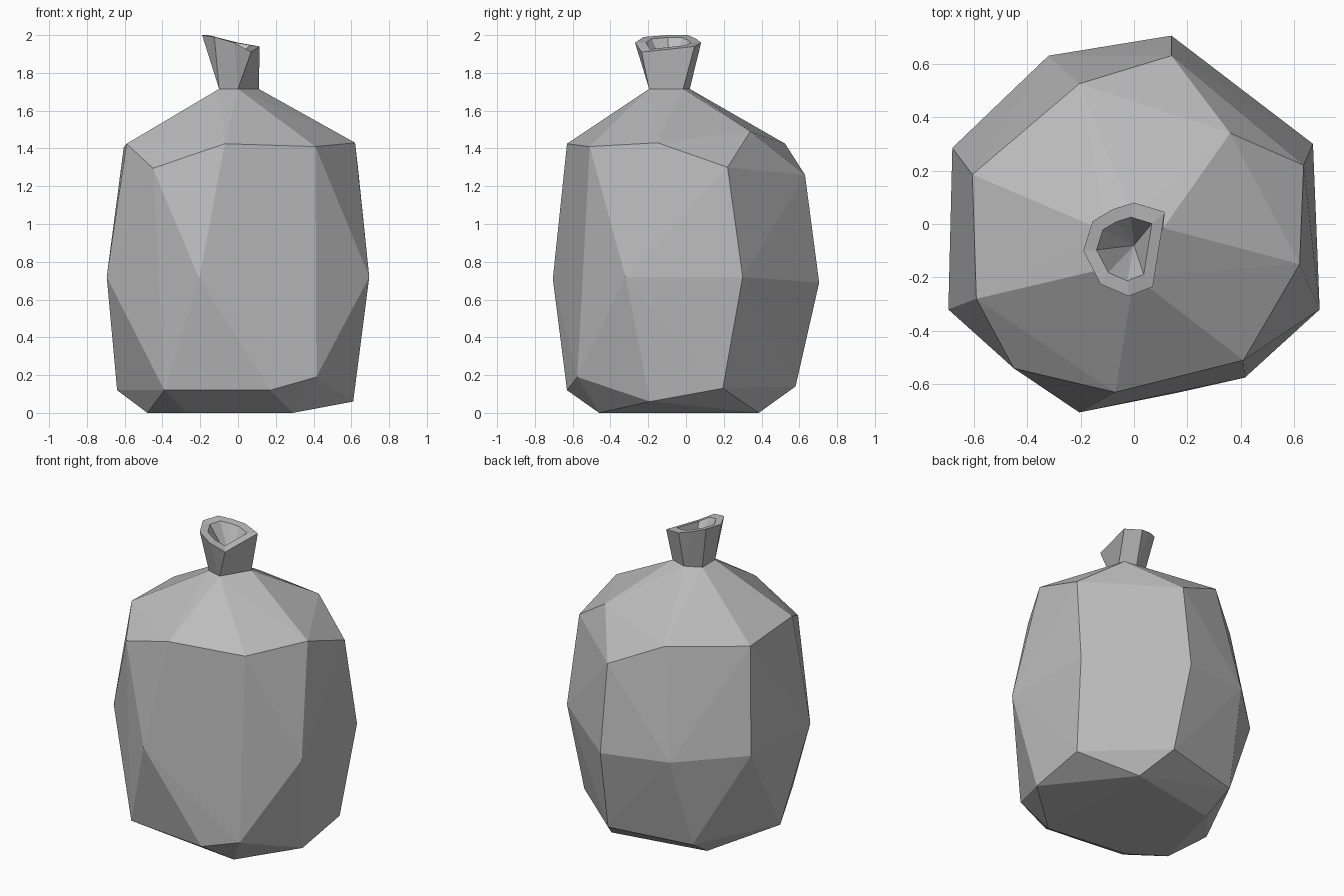
import bpy
import bmesh
from mathutils import Vector

default = bpy.data.objects.get("Cube")
if default:
    bpy.data.objects.remove(default, do_unlink=True)

# One flat grey plastic for the whole sack
plastic = bpy.data.materials.new("grey_plastic")
plastic.use_nodes = True
grey = (0.50, 0.50, 0.50, 1.0)
plastic.diffuse_color = grey
shader = next(n for n in plastic.node_tree.nodes if n.type == "BSDF_PRINCIPLED")
shader.inputs["Base Color"].default_value = grey
shader.inputs["Roughness"].default_value = 0.8


def finish(name, bm):
    """Turn the bmesh into a flat shaded object with the plastic on it."""
    bmesh.ops.recalc_face_normals(bm, faces=bm.faces)
    mesh = bpy.data.meshes.new(name)
    bm.to_mesh(mesh)
    bm.free()
    mesh.materials.append(plastic)
    obj = bpy.data.objects.new(name, mesh)
    bpy.context.collection.objects.link(obj)
    return obj


def add_ring(bm, points):
    return [bm.verts.new(p) for p in points]


def loft(bm, lower, upper):
    """Join two rings of equal length with a band of faces."""
    count = len(lower)
    for i in range(count):
        j = (i + 1) % count
        bm.faces.new((lower[i], lower[j], upper[j], upper[i]))


# Gathered throat where the neck meets the sack
throat_z = 1.715
front, left, back, right_back, right_front = [
    (x, y, throat_z) for x, y in
    ((0, -.195), (.11, -.015), (0, .02), (-.10, -.03), (-.10, -.165))]

# Irregular cross-sections of the filled sack, bottom to top
ground = [(x, y, 0) for x, y in
          ((.29, -.46), (.28, .385), (-.345, .27), (-.48, -.25), (-.27, -.39))]
lower = [(.61, -.19, .06), (.615, .195, .13), (.17, .58, .14), (-.37, .46, .12),
         (-.64, -.08, .12), (-.39, -.57, .12), (.17, -.63, .12), (.415, -.575, .19)]
belly = [(.695, -.32, .72), (.67, .30, .72), (.14, .705, .69), (-.32, .63, .72),
         (-.68, .285, .73), (-.695, -.32, .72), (-.205, -.705, .71)]
shoulder = [(.62, -.15, 1.43), (.635, .22, 1.30), (.36, .34, 1.49), (.14, .63, 1.26),
            (-.205, .525, 1.425), (-.605, .185, 1.405), (-.59, -.28, 1.425),
            (-.45, -.54, 1.295), (-.07, -.63, 1.425), (.41, -.51, 1.41)]

# Taut faceted skin stretched over the sections
bm = bmesh.new()
for section in (ground, lower, belly, shoulder,
                (front, left, back, right_back, right_front)):
    add_ring(bm, section)
hull = bmesh.ops.convex_hull(bm, input=bm.verts)
loose = [v for v in bm.verts if not v.link_faces]
bmesh.ops.delete(bm, geom=loose, context="VERTS")
finish("sack_body", bm)

# Flared, open neck with a thick slanted rim and a hollow inside
rim = [(-.02, -.27, 1.96), (.07, -.235, 1.91), (.115, .045, 1.94), (0, .08, 1.96),
       (-.08, .055, 1.98), (-.155, .01, 2), (-.19, -.10, 2), (-.125, -.225, 1.99)]
throat = [front, front, left, back, back, right_back, right_front, right_front]
centre = Vector((-.035, -.09, 1.96))
pit = Vector((0, -.08, 1.76))

bm = bmesh.new()
base = add_ring(bm, throat)
outer = add_ring(bm, rim)
inner = add_ring(bm, [centre.lerp(Vector(p), 0.68) for p in rim])
loft(bm, base, outer)
loft(bm, outer, inner)
tip = bm.verts.new(pit)
for i, v in enumerate(inner):
    bm.faces.new((v, inner[(i + 1) % len(inner)], tip))
bmesh.ops.remove_doubles(bm, verts=bm.verts, dist=0.001)
finish("tied_neck", bm)
